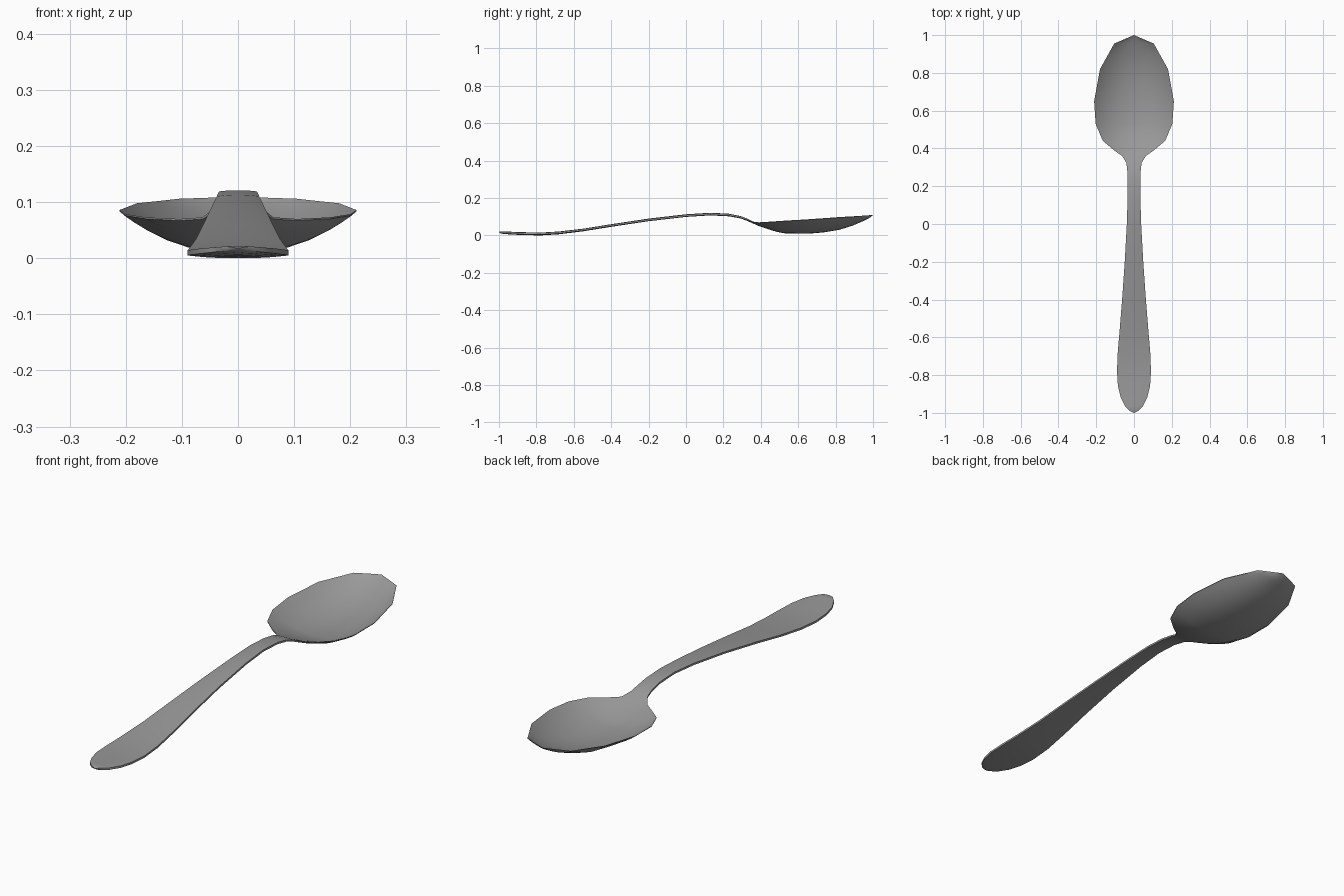
import bpy, bmesh, math

# Stations along the spoon: y, half width, edge z, centre z (top), thickness
HANDLE = [
    (-0.99, 0.022, 0.021, 0.022, 0.012),
    (-0.965, 0.047, 0.019, 0.021, 0.014),
    (-0.92, 0.070, 0.017, 0.019, 0.015),
    (-0.86, 0.085, 0.015, 0.017, 0.015),
    (-0.78, 0.090, 0.014, 0.015, 0.015),
    (-0.68, 0.086, 0.019, 0.021, 0.015),
    (-0.55, 0.075, 0.034, 0.036, 0.014),
    (-0.40, 0.063, 0.058, 0.060, 0.014),
    (-0.20, 0.049, 0.087, 0.090, 0.014),
    (0.00, 0.038, 0.110, 0.113, 0.014),
    (0.13, 0.034, 0.119, 0.121, 0.014),
    (0.23, 0.034, 0.114, 0.116, 0.014),
    (0.29, 0.036, 0.102, 0.104, 0.013),
    (0.325, 0.041, 0.090, 0.091, 0.012),
]
BOWL = [
    (0.36, 0.063, 0.073, 0.074, 0.011),
    (0.39, 0.105, 0.070, 0.060, 0.010),
    (0.44, 0.165, 0.073, 0.042, 0.009),
    (0.485, 0.184, 0.076, 0.028, 0.009),
    (0.53, 0.203, 0.079, 0.020, 0.009),
    (0.65, 0.211, 0.086, 0.017, 0.008),
    (0.735, 0.1955, 0.092, 0.024, 0.008),
    (0.82, 0.180, 0.098, 0.038, 0.008),
    (0.89, 0.141, 0.102, 0.059, 0.007),
    (0.955, 0.105, 0.106, 0.086, 0.006),
    (0.98, 0.047, 0.108, 0.098, 0.005),
]
TIPS = [(0, -1.0, 0.018), (0, 1.0, 0.109)]
N = 12  # divisions across the width


def section(bm, y, half, edge, mid, thick, rim):
    """Closed cross-section: dished or crowned top, then the underside."""
    top, under = [], []
    for i in range(N + 1):
        u = -math.cos(math.pi * i / N) * 0.5 + (2 * i / N - 1) * 0.5
        k = 1 - abs(u) ** 2.3
        z = edge + (mid - edge) * k
        t = thick * (rim + (1 - rim) * k)
        top.append(bm.verts.new((u * half, y, z)))
        under.append(bm.verts.new((u * half, y, z - t)))
    return top + under[::-1]


# Loft handle and bowl into one continuous body
bm = bmesh.new()
rings = [section(bm, *s, 0.6) for s in HANDLE] + [section(bm, *s, 0.3) for s in BOWL]
M = len(rings[0])
for a, b in zip(rings, rings[1:]):
    for i in range(M):
        j = (i + 1) % M
        bm.faces.new((a[i], a[j], b[j], b[i]))

# Close both ends to a point
for ring, co in zip((rings[0], rings[-1]), TIPS):
    tip = bm.verts.new(co)
    for i in range(M):
        bm.faces.new((ring[i], ring[(i + 1) % M], tip))

bmesh.ops.recalc_face_normals(bm, faces=bm.faces)
lowest = min(v.co.z for v in bm.verts)
bmesh.ops.translate(bm, verts=bm.verts, vec=(0, 0, -lowest))

mesh = bpy.data.meshes.new("spoon")
bm.to_mesh(mesh)
bm.free()

# Dark grey metal
steel = bpy.data.materials.new("steel")
steel.diffuse_color = (0.32, 0.32, 0.32, 1)
mesh.materials.append(steel)

spoon = bpy.data.objects.new("spoon", mesh)
bpy.context.collection.objects.link(spoon)
bpy.context.view_layer.objects.active = spoon
spoon.select_set(True)
bpy.ops.object.shade_smooth_by_angle(angle=math.radians(40))
